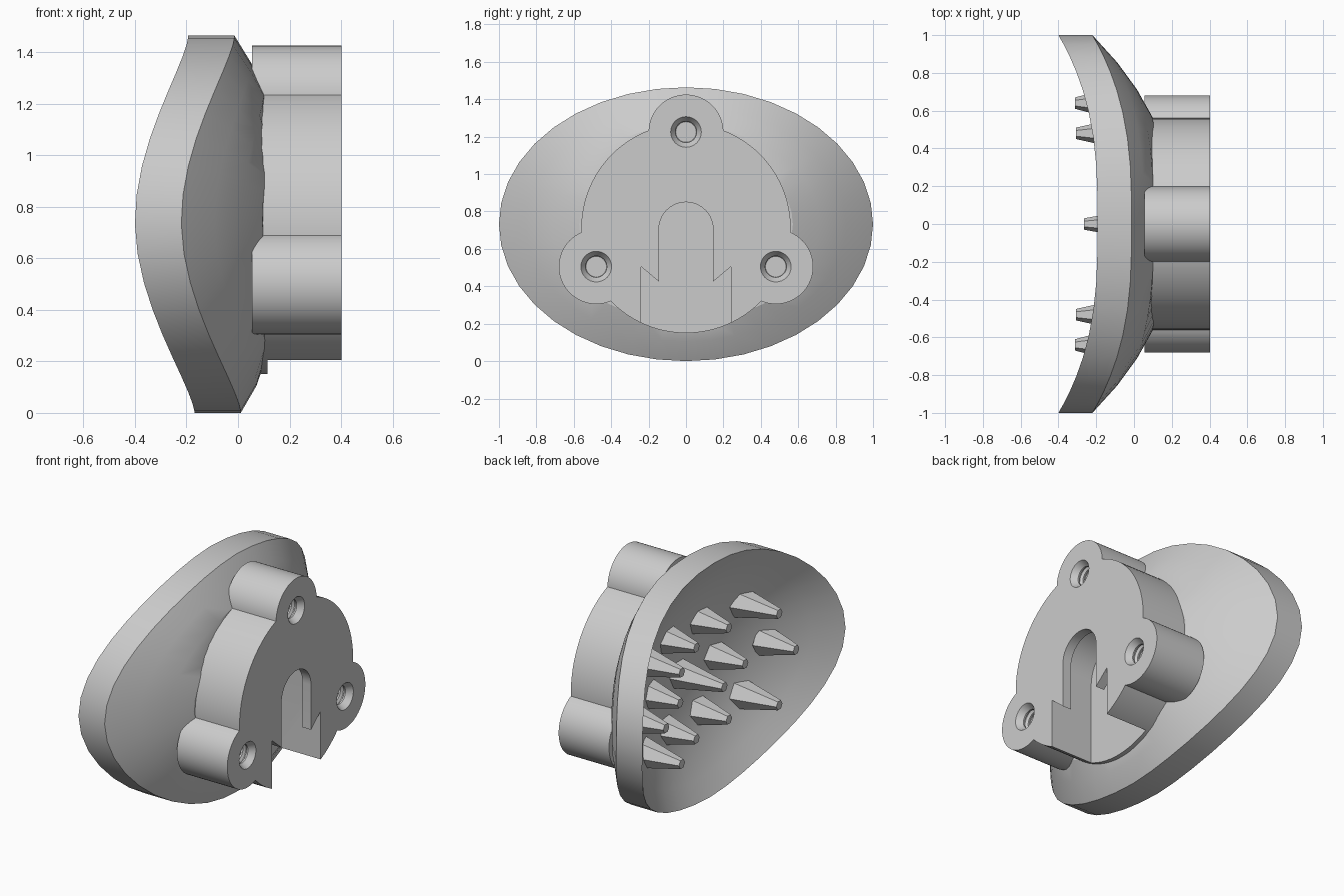
import bpy
import bmesh
from math import sin, cos, pi, radians
from mathutils import Matrix

cube = bpy.data.objects.get("Cube")
if cube:
    bpy.data.objects.remove(cube, do_unlink=True)

grey = bpy.data.materials.new("plain grey")
grey.use_nodes = True
grey.diffuse_color = (0.6, 0.6, 0.6, 1)
grey.node_tree.nodes["Principled BSDF"].inputs["Base Color"].default_value = (0.6, 0.6, 0.6, 1)

FRONT = 0.402     # mounting face
LIP = 0.343       # back of the lip around the keyhole
FLOOR = 0.115     # floor of the keyhole slot
MID = 0.71        # height of the boss axis
LOBES = [(0, 1.225), (0.48, 0.505), (-0.48, 0.505)]


def finish(name, bm):
    bmesh.ops.recalc_face_normals(bm, faces=bm.faces)
    mesh = bpy.data.meshes.new(name)
    bm.to_mesh(mesh)
    bm.free()
    mesh.materials.append(grey)
    obj = bpy.data.objects.new(name, mesh)
    bpy.context.collection.objects.link(obj)
    return obj


def activate(obj):
    bpy.ops.object.select_all(action="DESELECT")
    obj.select_set(True)
    bpy.context.view_layer.objects.active = obj


def smooth(obj, angle=30):
    activate(obj)
    bpy.ops.object.shade_smooth_by_angle(angle=radians(angle))


def prism(name, outline, x0, x1):
    """Extrude a (y, z) outline along x."""
    bm = bmesh.new()
    face = bm.faces.new([bm.verts.new((x0, y, z)) for y, z in outline])
    new = bmesh.ops.extrude_face_region(bm, geom=[face])["geom"]
    verts = [v for v in new if isinstance(v, bmesh.types.BMVert)]
    bmesh.ops.translate(bm, verts=verts, vec=(x1 - x0, 0, 0))
    return finish(name, bm)


def circle(y, z, r, n):
    return [(y + r * cos(2 * pi * i / n), z + r * sin(2 * pi * i / n)) for i in range(n)]


def arch(r):
    return [(r * cos(pi * i / 20), 0.705 + r * sin(pi * i / 20)) for i in range(21)]


def bridge(bm, a, b):
    """Join two rings of vertices with quads."""
    for i in range(len(a)):
        j = (i + 1) % len(a)
        bm.faces.new((a[i], a[j], b[j], b[i]))


def combine(target, tool, operation):
    mod = target.modifiers.new(operation, "BOOLEAN")
    mod.operation, mod.object, mod.solver = operation, tool, "EXACT"
    activate(target)
    bpy.ops.object.modifier_apply(modifier=mod.name)
    bpy.data.objects.remove(tool, do_unlink=True)


# Curved oval dish: two shells of rings joined at the rim
def bulge(y, z):
    d = z - 0.73
    return 0.215 - 0.435 * abs(y) ** 2.3 - 0.43 * abs(d) ** 2.2 - 0.015 * d


def dish():
    bm = bmesh.new()
    n, rings = 40, 7
    rims = []
    for inner in (False, True):
        previous = None
        for k in range(1, rings + 1):
            t = k / rings
            ring = []
            for i in range(n):
                a = 2 * pi * i / n
                y, z = t * cos(a), 0.732 + 0.732 * t * sin(a)
                x = bulge(y, z)
                x = x - 0.18 + 0.02 * (1 - t * t) if inner else min(x, 0.108)
                ring.append(bm.verts.new((x, y, z)))
            if previous:
                bridge(bm, previous, ring)
            else:
                bm.faces.new(ring)
            previous = ring
        rims.append(previous)
    bridge(bm, *rims)
    return finish("dish", bm)


smooth(dish(), 20)

# Round boss with three screw lobes
boss = prism("mounting_boss", circle(0, MID, 0.56, 96), 0.07, FRONT)
for y, z in LOBES:
    combine(boss, prism("lobe", circle(y, z, 0.2, 64), 0.055, FRONT), "UNION")

# Keyhole slot: narrow barbed opening in the lip, wide channel behind it
mouth = [(-0.145, 0.425), (-0.24, 0.505), (-0.24, 0), (0.24, 0), (0.24, 0.505), (0.145, 0.425)]
combine(boss, prism("opening", arch(0.145) + mouth, LIP - 0.02, FRONT + 0.1), "DIFFERENCE")
combine(boss, prism("channel", arch(0.24) + [(-0.24, 0), (0.24, 0)], FLOOR, LIP), "DIFFERENCE")

# Threaded screw holes, revolved as ridged plugs
for y, z in LOBES:
    profile = [(0.45, 0.082), (FRONT, 0.082), (0.38, 0.068)]
    for k in range(4):
        x = 0.365 - 0.035 * k
        profile += [(x, 0.057), (x - 0.01, 0.057), (x - 0.02, 0.072), (x - 0.025, 0.072)]
    profile.append((0.22, 0.055))
    bm = bmesh.new()
    rings = [[bm.verts.new((x, py, pz)) for py, pz in circle(y, z, r, 32)] for x, r in profile]
    for a, b in zip(rings, rings[1:]):
        bridge(bm, a, b)
    bm.faces.new(rings[0])
    bm.faces.new(rings[-1])
    combine(boss, finish("screw_plug", bm), "DIFFERENCE")
smooth(boss)


# Six-sided grip spikes on the hollow side, in a triangular grid
def spike(name, y, z, tip):
    base = bulge(y, z) - 0.135
    bm = bmesh.new()
    place = Matrix.Translation(((base + tip) / 2, y, z)) @ Matrix.Rotation(-pi / 2, 4, "Y")
    bmesh.ops.create_cone(bm, cap_ends=True, segments=6, radius1=0.093, radius2=0.03,
                          depth=base - tip, matrix=place)
    finish(name, bm)


spike("spike_centre", 0, 0.71, -0.265)
for side, label in ((1, "left"), (-1, "right")):
    spike("spike_inner_" + label, side * 0.32, 0.71, -0.185)
    spike("spike_outer_" + label, side * 0.64, 0.71, -0.312)
    for dz, row in ((0.285, "upper"), (-0.285, "lower")):
        spike(f"spike_{row}_inner_{label}", side * 0.16, 0.71 + dz, -0.185)
        spike(f"spike_{row}_outer_{label}", side * 0.48, 0.71 + dz, -0.308)
